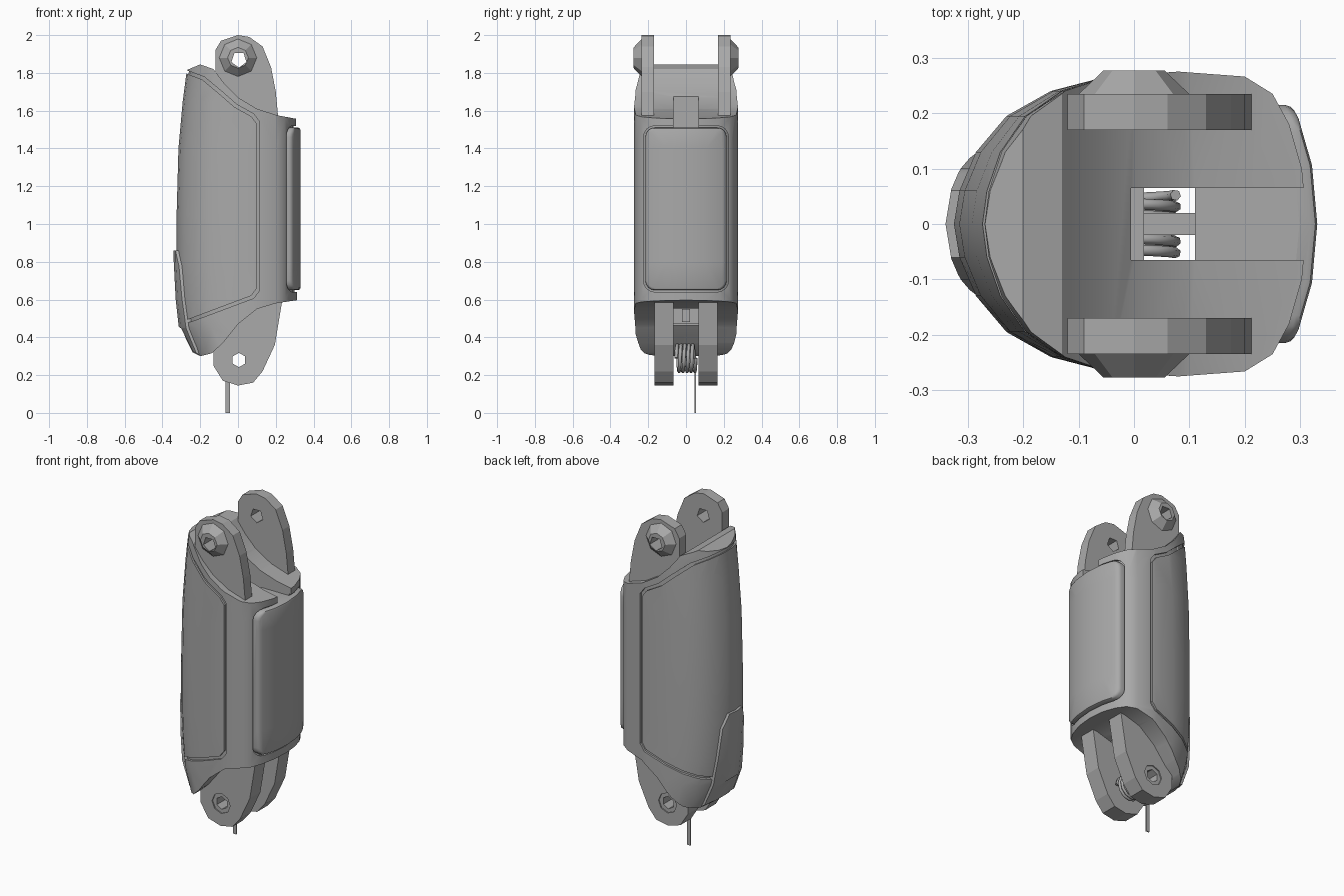
import bpy, bmesh, math
from mathutils import Matrix, Vector

if "Cube" in bpy.data.objects:
    bpy.data.objects.remove(bpy.data.objects["Cube"])

grey = bpy.data.materials.new("mid grey")
grey.use_nodes = True
colour = (0.4, 0.4, 0.4, 1)
grey.diffuse_color = colour
grey.node_tree.nodes["Principled BSDF"].inputs["Base Color"].default_value = colour


def make(name, bm):
    bmesh.ops.recalc_face_normals(bm, faces=bm.faces)
    me = bpy.data.meshes.new(name)
    bm.to_mesh(me)
    bm.free()
    me.materials.append(grey)
    ob = bpy.data.objects.new(name, me)
    bpy.context.collection.objects.link(ob)
    return ob


def select(ob):
    bpy.ops.object.select_all(action='DESELECT')
    ob.select_set(True)
    bpy.context.view_layer.objects.active = ob


def prism(name, pts, axis, lo, hi):
    """Extrude an outline along y (points are x, z) or along x (points are y, z)."""
    bm = bmesh.new()
    place = lambda p, d: (p[0], d, p[1]) if axis == 'y' else (d, p[0], p[1])
    a = [bm.verts.new(place(p, lo)) for p in pts]
    b = [bm.verts.new(place(p, hi)) for p in pts]
    bm.faces.new(a)
    bm.faces.new(b)
    for i in range(len(a)):
        j = (i + 1) % len(a)
        bm.faces.new((a[i], a[j], b[j], b[i]))
    return make(name, bm)


def box(name, x, y, z):
    return prism(name, [(x[0], z[0]), (x[1], z[0]), (x[1], z[1]), (x[0], z[1])], 'y', *y)


def cone_y(name, x, z, y0, y1, r0, r1, sides):
    bm = bmesh.new()
    bmesh.ops.create_cone(bm, cap_ends=True, segments=sides, radius1=r0, radius2=r1, depth=abs(y1 - y0))
    turn = Matrix.Rotation(math.radians(-90 if y1 > y0 else 90), 4, 'X')
    bmesh.ops.transform(bm, verts=bm.verts, matrix=Matrix.Translation((x, (y0 + y1) / 2, z)) @ turn)
    return make(name, bm)


def cut(ob, tool, op='DIFFERENCE'):
    mod = ob.modifiers.new("cut", 'BOOLEAN')
    mod.operation, mod.object, mod.solver = op, tool, 'EXACT'
    select(ob)
    bpy.ops.object.modifier_apply(modifier="cut")
    bpy.data.objects.remove(tool)


def smooth(ob, angle=30):
    select(ob)
    bpy.ops.object.shade_smooth_by_angle(angle=math.radians(angle))


def bevel(ob, width):
    mod = ob.modifiers.new("bevel", 'BEVEL')
    mod.width, mod.segments, mod.limit_method = width, 2, 'ANGLE'
    mod.angle_limit = math.radians(40)
    select(ob)
    bpy.ops.object.modifier_apply(modifier="bevel")


def rounded(hw, z0, z1, r):
    pts = []
    for cy, cz, start in ((hw - r, z1 - r, 0), (r - hw, z1 - r, 90), (r - hw, z0 + r, 180), (hw - r, z0 + r, 270)):
        for k in range(5):
            a = math.radians(start + k * 22.5)
            pts.append((cy + r * math.cos(a), cz + r * math.sin(a)))
    return pts


# Body: one cross-section lofted up, with the rear (-x) drawn in by height
HALF = [(0.312, 0), (0.303, 0.1), (0.28, 0.18), (0.25, 0.235), (0.2, 0.266), (0.08, 0.275), (-0.05, 0.266),
        (-0.15, 0.24), (-0.23, 0.195), (-0.285, 0.13), (-0.315, 0.06), (-0.325, 0)]
RING = HALF + [(x, -y) for x, y in HALF[-2:0:-1]]
REAR = [(0.25, 0.64), (0.32, 0.76), (0.45, 0.92), (0.6, 0.97), (0.8, 1), (1.05, 1), (1.4, 0.97), (1.65, 0.9),
        (1.8, 0.84), (1.9, 0.76)]


def loft(name, offset):
    bm = bmesh.new()
    s = 1 + offset / 0.3
    rings = [[bm.verts.new((x * s * (f if x < 0 else 1), y * s, z)) for x, y in RING] for z, f in REAR]
    for a, b in zip(rings, rings[1:]):
        for i in range(len(a)):
            j = (i + 1) % len(a)
            bm.faces.new((a[i], a[j], b[j], b[i]))
    bm.faces.new(rings[0])
    bm.faces.new(rings[-1])
    return make(name, bm)


# Side outline with the saddle on top and the sweep underneath
TOP = [(0.4, 1.54), (0.21, 1.575), (0.1, 1.61), (0, 1.67), (-0.07, 1.74), (-0.13, 1.82), (-0.2, 1.845), (-0.5, 1.72)]
BOTTOM = [(-0.5, 0.6), (-0.3, 0.44), (-0.24, 0.32), (-0.2, 0.3), (-0.14, 0.315), (-0.08, 0.37), (0, 0.47),
          (0.1, 0.55), (0.2, 0.58), (0.4, 0.61)]


def side_outline(shrink):
    pts = [(x, z - shrink) for x, z in TOP] + [(x, z + shrink) for x, z in BOTTOM]
    return prism("outline_helper", pts, 'y', -0.6, 0.6)


PANEL = [(0.1, 0.66), (0.1, 1.53), (0.07, 1.57), (-0.02, 1.62), (-0.1, 1.69), (-0.19, 1.765), (-0.6, 1.92),
         (-0.6, 0.39), (-0.25, 0.5), (0.07, 0.62)]
gap = 0.013
panel_gap = [(x + gap, z + math.copysign(gap, z - 1.15)) for x, z in PANEL]

shell = loft("outer_shell", 0)
cut(shell, side_outline(0), 'INTERSECT')
cut(shell, prism("panel_helper", panel_gap, 'y', -0.61, 0.61))
cut(shell, prism("pad_helper", rounded(0.225, 0.64, 1.52, 0.06), 'x', 0.2, 0.6))

panel = loft("wrap_panel", 0)
cut(panel, side_outline(0.004), 'INTERSECT')
cut(panel, prism("panel_helper", PANEL, 'y', -0.61, 0.61), 'INTERSECT')

core = loft("inner_core", -0.013)
cut(core, side_outline(0.01), 'INTERSECT')

# Cable channel through the middle, with a shallow slot open to the pad side
for part in (shell, panel, core):
    cut(part, box("channel_helper", (-0.005, 0.11), (-0.065, 0.065), (0, 2.2)))
    cut(part, box("slot_helper", (0.1, 0.5), (-0.065, 0.065), (1.51, 2.2)))
    smooth(part)

# Grip pad and rear tab follow the body surface
pad = loft("grip_pad", 0.018)
cut(pad, prism("pad_shape", rounded(0.215, 0.65, 1.51, 0.05), 'x', 0.22, 0.6), 'INTERSECT')
bevel(pad, 0.012)
smooth(pad, 40)

tab = loft("rear_tab", 0.014)
cut(tab, side_outline(0.006), 'INTERSECT')
tab_pts = [(-0.15, 0.2), (0.15, 0.2), (0.13, 0.5), (0.1, 0.78), (0.06, 0.86), (-0.06, 0.86), (-0.1, 0.78), (-0.13, 0.5)]
cut(tab, prism("tab_shape", tab_pts, 'x', -0.6, -0.2), 'INTERSECT')
smooth(tab)

# Hinge lugs, mirrored front to back
UPPER = [(-0.12, 1.6), (-0.12, 1.92), (-0.09, 1.97), (0, 2), (0.06, 1.99), (0.13, 1.94), (0.175, 1.83),
         (0.2, 1.7), (0.215, 1.54)]
LOWER = [(-0.13, 0.4), (-0.13, 0.25), (-0.08, 0.17), (0, 0.145), (0.08, 0.16), (0.13, 0.22), (0.195, 0.36),
         (0.235, 0.6), (0.1, 0.66), (-0.1, 0.6)]
for s, side in ((-1, "front"), (1, "back")):
    lug = prism(side + "_upper_lug", UPPER, 'y', *sorted((s * 0.17, s * 0.235)))
    cut(lug, cone_y("hole", 0.005, 1.87, -0.5, 0.5, 0.042, 0.042, 5))
    boss = cone_y(side + "_upper_boss", 0, 1.88, s * 0.225, s * 0.277, 0.11, 0.055, 8)
    cut(boss, cone_y("hole", 0.005, 1.87, -0.5, 0.5, 0.042, 0.042, 5))
    low = prism(side + "_lower_lug", LOWER, 'y', *sorted((s * 0.067, s * 0.167)))
    cut(low, cone_y("hole", 0.005, 0.28, -0.5, 0.5, 0.038, 0.038, 6))
    cut(low, cone_y("recess", 0.005, 0.28, s * 0.16, s * 0.3, 0.06, 0.06, 8))

# Crossbar above the spring
box("crossbar", (-0.01, 0.12), (-0.02, 0.02), (0.48, 0.55))
box("crossbar_end", (-0.02, 0.018), (-0.08, 0.08), (0.47, 0.56))


def wire(name, pts, r):
    cu = bpy.data.curves.new(name, 'CURVE')
    cu.dimensions, cu.bevel_depth, cu.bevel_resolution, cu.use_fill_caps = '3D', r, 1, True
    sp = cu.splines.new('POLY')
    sp.points.add(len(pts) - 1)
    for p, co in zip(sp.points, pts):
        p.co = (*co, 1)
    cu.materials.append(grey)
    ob = bpy.data.objects.new(name, cu)
    bpy.context.collection.objects.link(ob)


# Torsion spring and its straight leg
coil = []
for i in range(61):
    a = i * math.tau / 12
    coil.append((0.005 + 0.07 * math.cos(a), -0.052 + 0.104 * i / 60, 0.29 + 0.07 * math.sin(a)))
wire("spring_coil", coil, 0.01)
box("spring_leg", (-0.065, -0.043), (0.046, 0.052), (0, 0.3))
